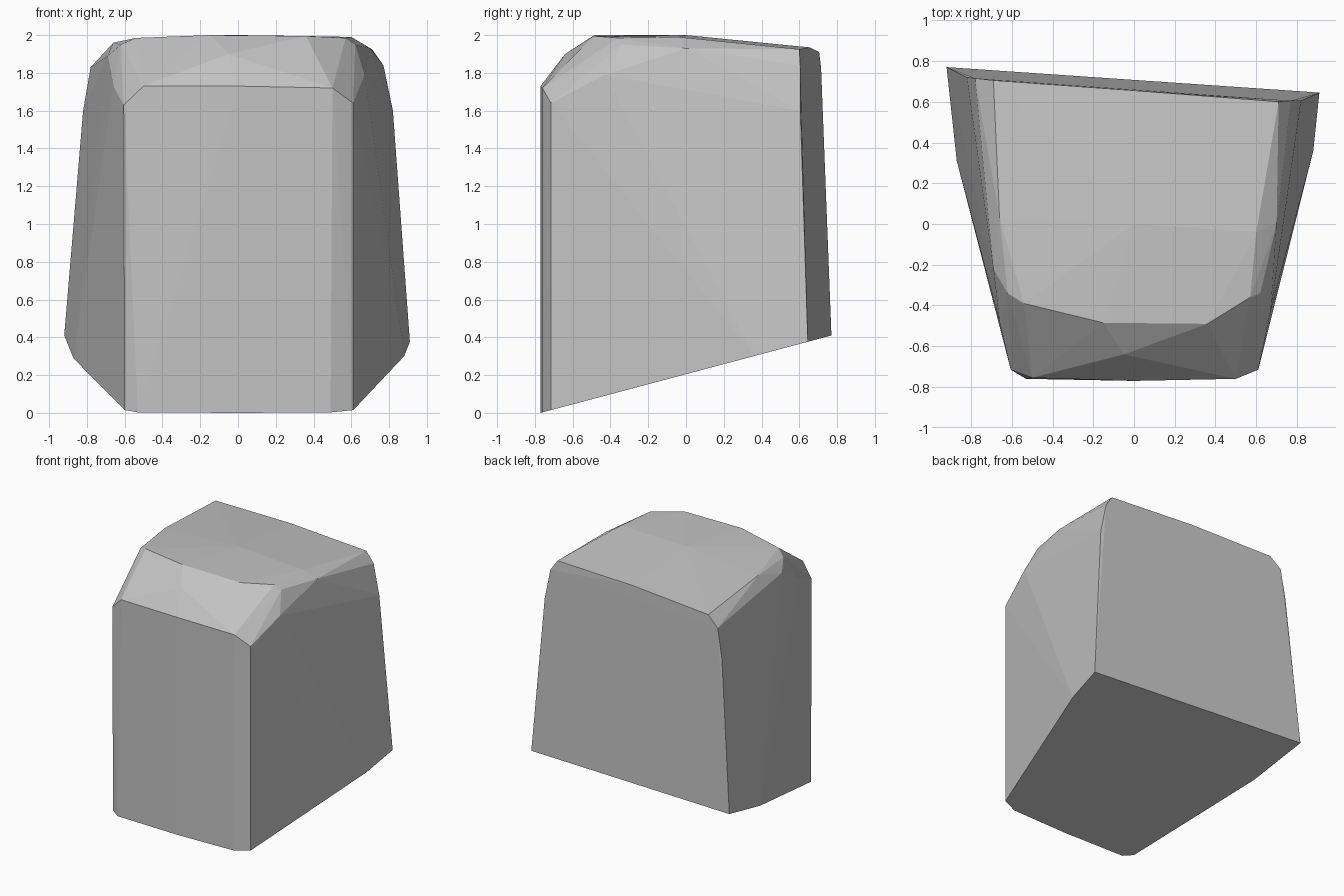
import bpy, bmesh, math

if "Cube" in bpy.data.objects:
    bpy.data.objects.remove(bpy.data.objects["Cube"])

# Outline of the slanted underside (x, y); height follows the slope
BASE = [(-.92, .77), (-.87, .31), (-.60, -.715), (-.53, -.76), (0, -.77),
        (.49, -.76), (.61, -.715), (.88, .36), (.91, .645)]

# Shoulder: end of the near-vertical walls (x, y, z)
SHOULDER = [(-.82, .72, 1.6), (-.78, .715, 1.83), (.82, .605, 1.6), (.77, .605, 1.84),
            (-.605, -.715, 1.63), (.61, -.715, 1.64), (.50, -.76, 1.72), (0, -.77, 1.73),
            (-.50, -.755, 1.73), (.67, -.43, 1.79), (-.66, -.48, 1.73)]

# Chipped crown: edge of the top and its bevel (x, y, z)
CROWN = [(-.69, .705, 1.91), (0, .655, 1.935), (.71, .60, 1.925), (-.05, -.64, 1.90),
         (-.69, -.22, 1.89), (-.66, .03, 1.96), (-.62, -.34, 1.95), (-.54, -.39, 1.985),
         (-.15, -.485, 2.0), (.36, -.49, 1.995), (.57, -.36, 1.985), (.62, -.34, 1.95),
         (.60, -.04, 1.99), (.70, 0, 1.93), (0, 0, 2.0)]


def slope(y):
    """Height of the sloping underside at depth y."""
    return (y + .77) * .41 / 1.54


# Faceted block wrapped around the three outlines
bm = bmesh.new()
for p in [(x, y, slope(y)) for x, y in BASE] + SHOULDER + CROWN:
    bm.verts.new(p)
hull = bmesh.ops.convex_hull(bm, input=bm.verts)
bmesh.ops.delete(bm, geom=list({g for g in hull["geom_interior"] + hull["geom_unused"]
                                if isinstance(g, bmesh.types.BMVert)}), context='VERTS')
bmesh.ops.dissolve_limit(bm, angle_limit=math.radians(.5), verts=bm.verts, edges=bm.edges)
bmesh.ops.recalc_face_normals(bm, faces=bm.faces)

mesh = bpy.data.meshes.new("stone_block")
bm.to_mesh(mesh)
bm.free()

# Plain stone colour
stone = bpy.data.materials.new("stone grey")
stone.diffuse_color = (.55, .55, .55, 1)
stone.use_nodes = True
stone.node_tree.nodes["Principled BSDF"].inputs["Base Color"].default_value = stone.diffuse_color
mesh.materials.append(stone)
bpy.context.collection.objects.link(bpy.data.objects.new("stone_block", mesh))
